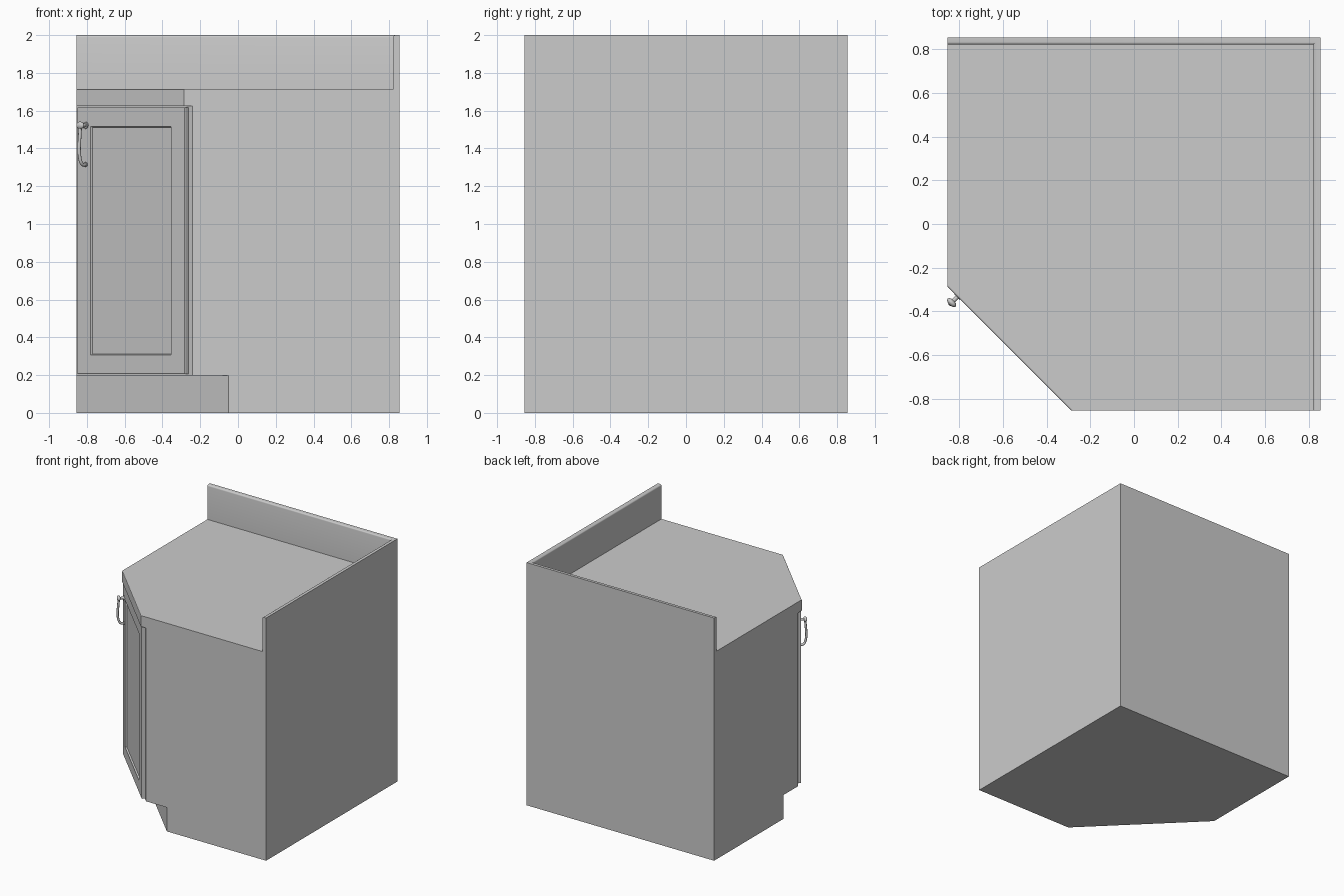
import bpy, bmesh
from math import radians
from mathutils import Matrix, Vector

if "Cube" in bpy.data.objects:
    bpy.data.objects.remove(bpy.data.objects["Cube"], do_unlink=True)

GREY = (0.6, 0.6, 0.6, 1)
grey = bpy.data.materials.new("plain_grey")
grey.use_nodes = True
grey.diffuse_color = GREY
grey.node_tree.nodes["Principled BSDF"].inputs["Base Color"].default_value = GREY

H = 0.855            # half width of the square footprint
TOP = 1.715          # worktop height
DOOR_AT = -0.5675    # x and y of the middle of the door front


def finish(bm, name, smooth=False):
    bmesh.ops.recalc_face_normals(bm, faces=bm.faces)
    mesh = bpy.data.meshes.new(name)
    bm.to_mesh(mesh)
    bm.free()
    mesh.materials.append(grey)
    obj = bpy.data.objects.new(name, mesh)
    bpy.context.collection.objects.link(obj)
    if smooth:
        bpy.ops.object.select_all(action='DESELECT')
        obj.select_set(True)
        bpy.context.view_layer.objects.active = obj
        bpy.ops.object.shade_smooth_by_angle(angle=radians(35))
    return obj


def prism(outline, z0, z1):
    bm = bmesh.new()
    face = bm.faces.new([bm.verts.new((x, y, z0)) for x, y in outline])
    ext = bmesh.ops.extrude_face_region(bm, geom=[face], use_keep_orig=True)
    for v in ext["geom"]:
        if isinstance(v, bmesh.types.BMVert):
            v.co.z = z1
    return bm


def cut_square(c):
    # square with its front right corner cut off at 45 degrees
    return [(c, -H), (H, -H), (H, H), (-H, H), (-H, c)]


def on_door(obj):
    obj.location = (DOOR_AT, DOOR_AT, 0)
    obj.rotation_euler.z = radians(-45)
    return obj


# Carcass, toe kick and worktop
finish(prism(cut_square(-0.05), 0, 0.197), "toe_kick")
finish(prism(cut_square(-0.24), 0.197, 1.625), "cabinet_body")

bm = prism(cut_square(-0.287), 1.625, TOP)
rim = [e for e in bm.edges if all(v.co.z > 1.7 and v.co.x + v.co.y < -1 for v in e.verts)]
bmesh.ops.bevel(bm, geom=rim, offset=0.006, segments=2, profile=0.5, affect='EDGES')
finish(bm, "worktop")

# L-shaped splashback along the back and left, inner top edge rounded
I = 0.822
bm = prism([(I, -H), (H, -H), (H, H), (-H, H), (-H, I), (I, I)], TOP, 2)
inner = [e for e in bm.edges if all(v.co.z > 1.9 for v in e.verts)
         and all(max(v.co.x, v.co.y) < I + 0.001 for v in e.verts)]
bmesh.ops.bevel(bm, geom=inner, offset=0.012, segments=4, profile=0.5, affect='EDGES')
finish(bm, "splashback", True)

# Door with a recessed centre panel
W = 0.403
bm = prism([(-W, 0), (W, 0), (W, 0.03), (-W, 0.03)], 0.205, 1.618)
bmesh.ops.recalc_face_normals(bm, faces=bm.faces)
front = [f for f in bm.faces if f.normal.y < -0.9]
bmesh.ops.inset_region(bm, faces=front, thickness=0.143)
bmesh.ops.inset_region(bm, faces=front, thickness=0.007, depth=-0.012)
rim = [e for e in bm.edges if all(v.co.y < 0.001 and abs(v.co.x) > W - 0.01 for v in e.verts)]
bmesh.ops.bevel(bm, geom=rim, offset=0.005, segments=2, profile=0.5, affect='EDGES')
on_door(finish(bm, "door"))

# Handle: curved bar, two round feet, a post and a flattened knob
U, Z_LOW, Z_HIGH, OUT = -0.336, 1.315, 1.522, -0.043
curve = bpy.data.curves.new("handle_bar", 'CURVE')
curve.dimensions = '3D'
curve.bevel_depth = 0.009
curve.bevel_resolution = 3
curve.resolution_u = 8
curve.use_fill_caps = True
path = curve.splines.new('BEZIER')
points = [(0, Z_LOW), (OUT + 0.018, Z_LOW), (OUT, Z_LOW + 0.025), (OUT, Z_HIGH)]
path.bezier_points.add(len(points) - 1)
for p, (y, z) in zip(path.bezier_points, points):
    p.co = (U, y, z)
    p.handle_left_type = p.handle_right_type = 'AUTO'
curve.materials.append(grey)
bar = bpy.data.objects.new("handle_bar", curve)
bpy.context.collection.objects.link(bar)
on_door(bar)


def round_peg(name, z, radius, y0, y1):
    bm = bmesh.new()
    place = Matrix.Translation((U, (y0 + y1) / 2, z)) @ Matrix.Rotation(radians(90), 4, 'X')
    bmesh.ops.create_cone(bm, cap_ends=True, segments=20, radius1=radius,
                          radius2=radius, depth=y0 - y1, matrix=place)
    on_door(finish(bm, name, True))


round_peg("handle_top_foot", Z_HIGH, 0.018, 0, -0.008)
round_peg("handle_bottom_foot", Z_LOW, 0.012, 0, -0.006)
round_peg("handle_post", Z_HIGH, 0.01, 0, OUT)

bm = bmesh.new()
shape = Matrix.Translation((U, OUT, Z_HIGH)) @ Matrix.Diagonal((0.026, 0.014, 0.02, 1))
bmesh.ops.create_uvsphere(bm, u_segments=20, v_segments=12, radius=1, matrix=shape)
on_door(finish(bm, "handle_knob", True))
